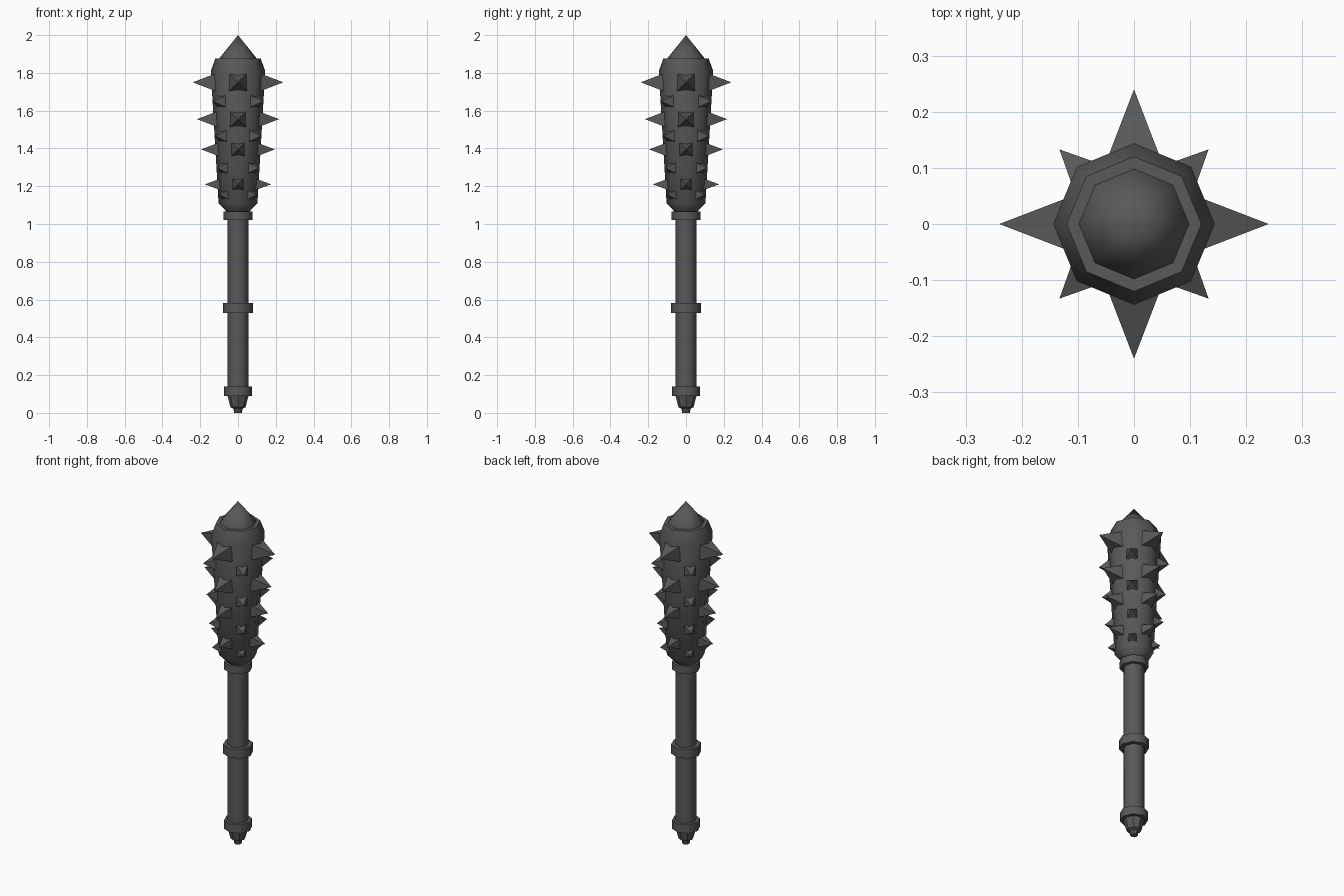
import bpy, bmesh, math

if "Cube" in bpy.data.objects:
    bpy.data.objects.remove(bpy.data.objects["Cube"])

SIDES = 8


def material(name, c):
    m = bpy.data.materials.new(name)
    m.diffuse_color = (c[0], c[1], c[2], 1)
    m.use_nodes = True
    m.node_tree.nodes["Principled BSDF"].inputs["Base Color"].default_value = m.diffuse_color
    return m


iron = material("dark iron", (0.1, 0.1, 0.1))


def finish(name, bm, smooth):
    bmesh.ops.recalc_face_normals(bm, faces=bm.faces[:])
    me = bpy.data.meshes.new(name)
    bm.to_mesh(me)
    bm.free()
    ob = bpy.data.objects.new(name, me)
    bpy.context.collection.objects.link(ob)
    me.materials.append(iron)
    if smooth:
        bpy.ops.object.select_all(action='DESELECT')
        ob.select_set(True)
        bpy.context.view_layer.objects.active = ob
        bpy.ops.object.shade_smooth_by_angle(angle=math.radians(smooth))
    return ob


def lathe(name, profile, smooth=46):
    """Eight-sided turned part from (radius, z) pairs, capped at both ends."""
    bm = bmesh.new()
    rings = []
    for r, z in profile:
        if r == 0:
            rings.append([bm.verts.new((0, 0, z))] * SIDES)
        else:
            rings.append([bm.verts.new((r * math.cos(2 * math.pi * i / SIDES),
                                        r * math.sin(2 * math.pi * i / SIDES), z))
                          for i in range(SIDES)])
    for a, b in zip(rings, rings[1:]):
        for i in range(SIDES):
            j = (i + 1) % SIDES
            bm.faces.new(list(dict.fromkeys((a[i], a[j], b[j], b[i]))))
    for ring in (rings[0], rings[-1]):
        if ring[0] is not ring[1]:
            bm.faces.new(ring)
    return finish(name, bm, smooth)


def spikes(name, rows, start):
    """Four square pyramids per row: (z, base radius, half size, tip radius)."""
    bm = bmesh.new()
    for z, base, h, tip in rows:
        for k in range(4):
            a = start + k * math.pi / 2
            c, s = math.cos(a), math.sin(a)
            vs = [bm.verts.new((base * c - t * s, base * s + t * c, z + u))
                  for t, u in ((-h, -h), (h, -h), (h, h), (-h, h))]
            top = bm.verts.new((tip * c, tip * s, z))
            bm.faces.new(vs)
            for i in range(4):
                bm.faces.new((vs[i], vs[(i + 1) % 4], top))
    return finish(name, bm, 0)


# Handle and pommel
lathe("handle", [(0.056, 0.09), (0.056, 1.07)])
lathe("pommel", [(0.02, 0), (0.024, 0.022), (0.04, 0.03), (0.056, 0.092)], 30)

# Collars around the handle
for name, r, z0, z1 in (("lower_collar", 0.075, 0.09, 0.14),
                        ("middle_collar", 0.08, 0.53, 0.583),
                        ("upper_collar", 0.076, 1.022, 1.065)):
    lathe(name, [(r, z0), (r, z1)])

# Club head and pointed cap
lathe("head", [(0.06, 1.065), (0.103, 1.11), (0.144, 1.81), (0.12, 1.877)])
lathe("top_point", [(0.098, 1.87), (0.098, 1.878), (0, 2.0)])

# Large spikes on the axes, small ones on the diagonals
spikes("large_spikes", [(1.75, 0.11, 0.050, 0.24), (1.555, 0.10, 0.045, 0.217),
                        (1.395, 0.09, 0.040, 0.195), (1.21, 0.08, 0.035, 0.175)], 0)
spikes("small_spikes", [(1.65, 0.125, 0.030, 0.188), (1.466, 0.115, 0.028, 0.171),
                        (1.297, 0.105, 0.026, 0.157), (1.155, 0.095, 0.023, 0.14)], math.pi / 4)
